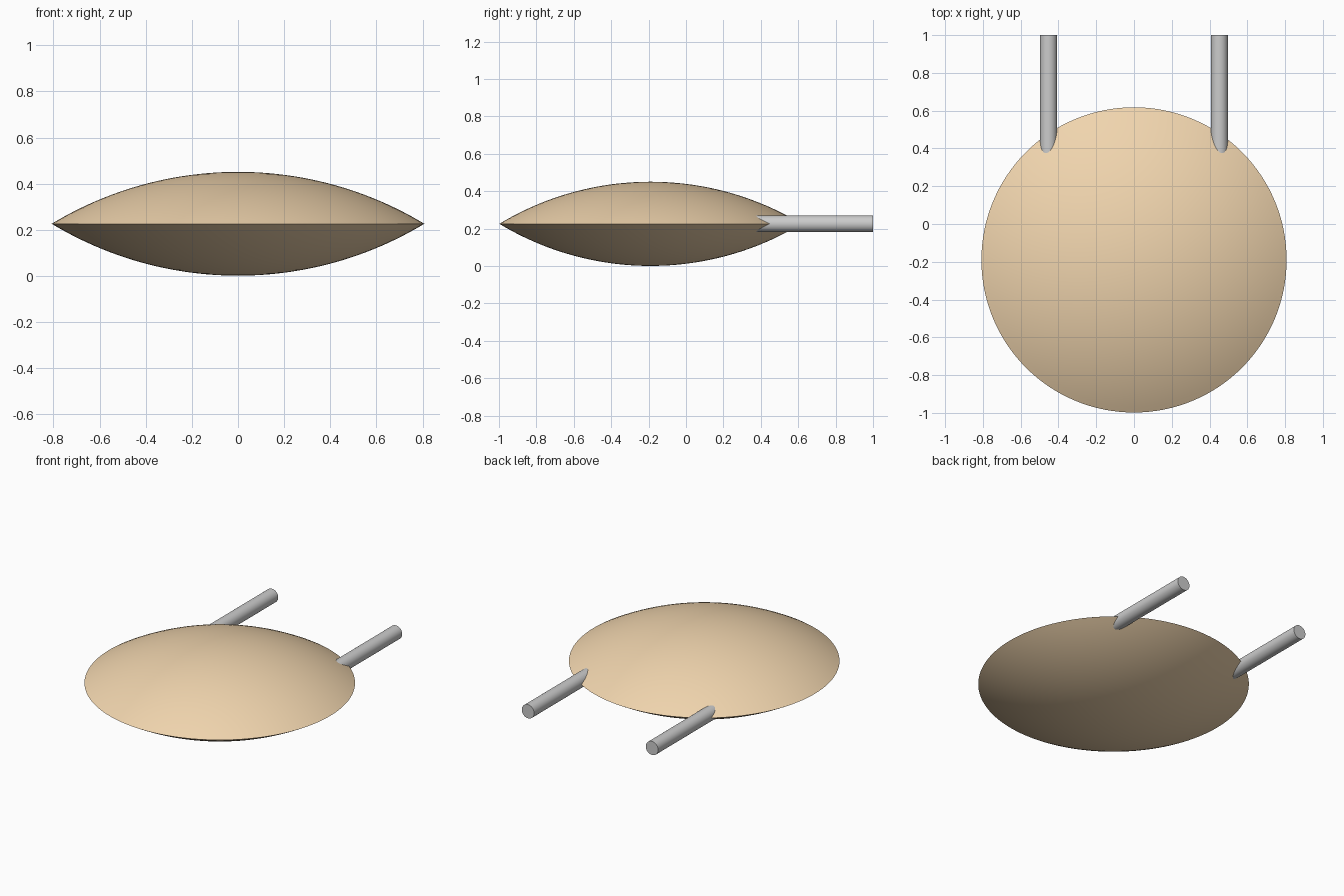
import bpy, bmesh, math

if "Cube" in bpy.data.objects:
    bpy.data.objects.remove(bpy.data.objects["Cube"])

RIM_R, HALF_H, CY, CZ = 0.808, 0.225, -0.19, 0.226
SEGS, RINGS = 128, 24


def add_object(name, bm):
    bmesh.ops.recalc_face_normals(bm, faces=bm.faces)
    mesh = bpy.data.meshes.new(name)
    bm.to_mesh(mesh)
    bm.free()
    ob = bpy.data.objects.new(name, mesh)
    bpy.context.collection.objects.link(ob)
    bpy.ops.object.select_all(action='DESELECT')
    ob.select_set(True)
    bpy.context.view_layer.objects.active = ob
    bpy.ops.object.shade_smooth_by_angle(angle=math.radians(35))
    return ob


# Lens body: two spherical caps meeting at a sharp rim, spun from one profile
R = (RIM_R ** 2 + HALF_H ** 2) / (2 * HALF_H)
half_angle = math.asin(RIM_R / R)
upper = [(R * math.sin(a), R * math.cos(a) - (R - HALF_H))
         for a in (half_angle * i / RINGS for i in range(RINGS + 1))]
profile = upper + [(r, -z) for r, z in reversed(upper[:-1])]
bm = bmesh.new()
verts = [bm.verts.new((r, 0, z)) for r, z in profile]
edges = [bm.edges.new(pair) for pair in zip(verts, verts[1:])]
bmesh.ops.spin(bm, geom=verts + edges, cent=(0, 0, 0), axis=(0, 0, 1),
               angle=math.tau, steps=SEGS, use_merge=True)
bmesh.ops.remove_doubles(bm, verts=bm.verts, dist=1e-5)
body = add_object("lens_body", bm)
body.location = (0, CY, CZ)
tan = bpy.data.materials.new("tan")
tan.diffuse_color = (0.87, 0.66, 0.42, 1)
tan.use_nodes = True
tan.node_tree.nodes["Principled BSDF"].inputs["Base Color"].default_value = tan.diffuse_color
body.data.materials.append(tan)

# Two straight rods running back out of the body
ROD_R, Y0, Y1 = 0.045, 0.25, 1.0
for side, x in (("left", -0.452), ("right", 0.452)):
    bm = bmesh.new()
    bmesh.ops.create_cone(bm, cap_ends=True, segments=48, radius1=ROD_R,
                          radius2=ROD_R, depth=Y1 - Y0)
    rod = add_object(side + "_rod", bm)
    rod.rotation_euler = (math.pi / 2, 0, 0)
    rod.location = (x, (Y0 + Y1) / 2, CZ)
